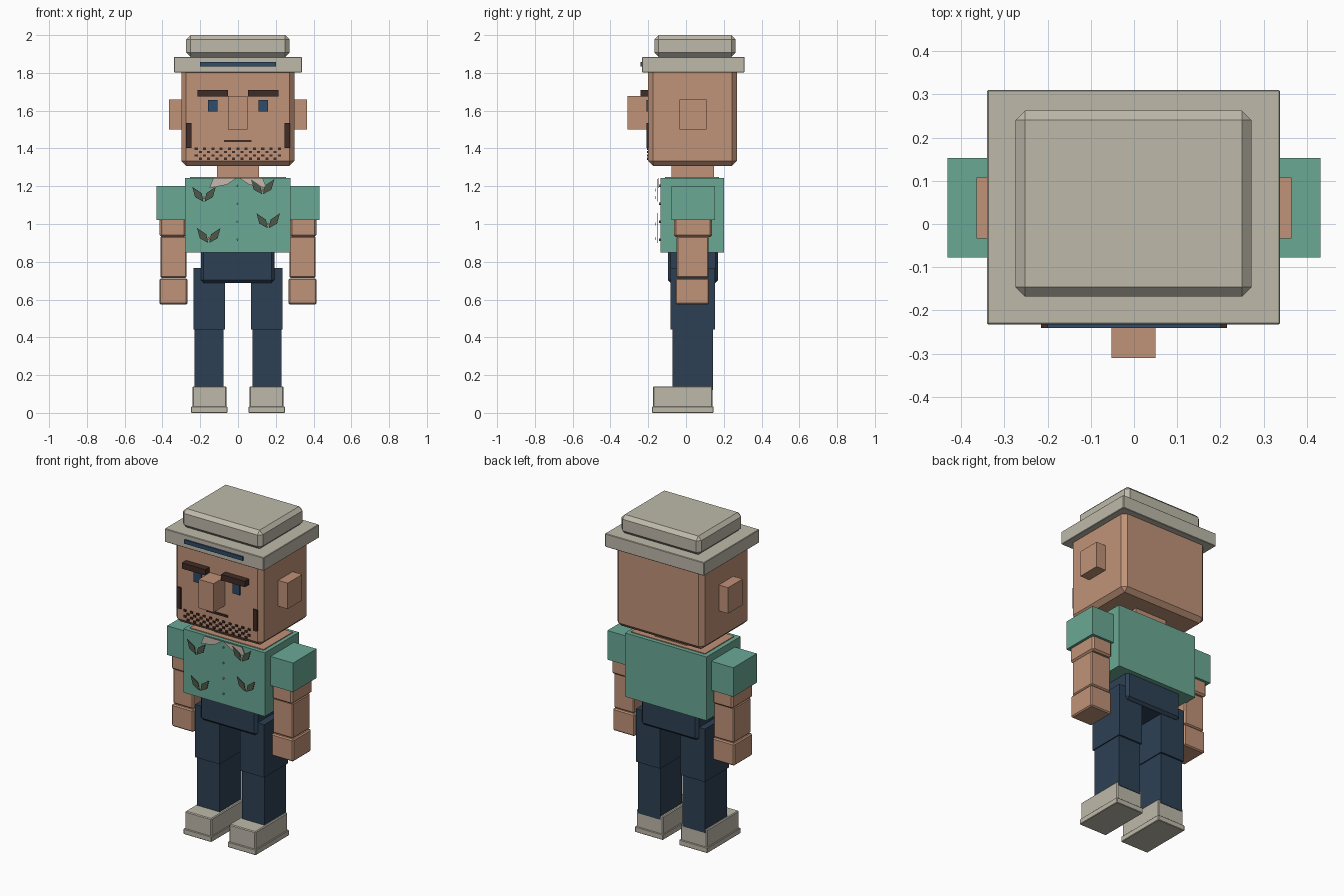
import bpy
import bmesh

cube = bpy.data.objects.get("Cube")
if cube:
    bpy.data.objects.remove(cube, do_unlink=True)


def material(name, *rgb):
    """Make a flat material from 0-255 display values."""
    lin = [((c / 255 + 0.055) / 1.055) ** 2.4 for c in rgb] + [1]
    m = bpy.data.materials.new(name)
    m.use_nodes = True
    m.diffuse_color = lin
    m.node_tree.nodes["Principled BSDF"].inputs["Base Color"].default_value = lin
    return m


skin = material("skin", 192, 146, 119)
shirt_green = material("shirt green", 107, 169, 149)
navy = material("navy denim", 45, 64, 84)
stone = material("stone fabric", 190, 185, 170)
hair = material("dark brown hair", 64, 44, 38)
blue = material("blue", 46, 76, 106)
leaf_green = material("leaf green", 78, 88, 72)
cream = material("pale cloth", 200, 185, 174)
pink = material("dusty pink", 190, 125, 110)


def finish(name, bm, mat):
    bmesh.ops.recalc_face_normals(bm, faces=bm.faces)
    mesh = bpy.data.meshes.new(name)
    bm.to_mesh(mesh)
    bm.free()
    mesh.materials.append(mat)
    ob = bpy.data.objects.new(name, mesh)
    bpy.context.collection.objects.link(ob)
    return ob


def add_box(bm, x, y, z):
    verts = bmesh.ops.create_cube(bm, size=1)["verts"]
    for v in verts:
        v.co = [r[0] if c < 0 else r[1] for c, r in zip(v.co, (x, y, z))]


def box(name, mat, x, y, z, bevel=0):
    bm = bmesh.new()
    add_box(bm, x, y, z)
    if bevel:
        bmesh.ops.bevel(bm, geom=bm.edges[:], offset=bevel, segments=1,
                        profile=0.5, affect='EDGES')
    return finish(name, bm, mat)


def pair(name, mat, x, y, z, bevel=0):
    """One box on each side of the body."""
    box("left_" + name, mat, x, y, z, bevel)
    box("right_" + name, mat, (-x[1], -x[0]), y, z, bevel)


def plates(name, mat, outlines, y, thick=0.003):
    """Thin plates facing the front, cut to the given outlines."""
    bm = bmesh.new()
    for pts in outlines:
        front = [bm.verts.new((px, y, pz)) for px, pz in pts]
        back = [bm.verts.new((px, y + thick, pz)) for px, pz in pts]
        bm.faces.new(front)
        bm.faces.new(back[::-1])
        for i in range(len(pts)):
            j = (i + 1) % len(pts)
            bm.faces.new((front[i], back[i], back[j], front[j]))
    return finish(name, bm, mat)


# Hat
box("hat_crown", stone, (-0.274, 0.272), (-0.168, 0.262), (1.885, 2.0), 0.022)
box("hat_brim", stone, (-0.34, 0.338), (-0.232, 0.31), (1.803, 1.885), 0.003)
box("hat_stripe", blue, (-0.2, 0.2), (-0.241, -0.232), (1.833, 1.857))

# Head
box("head", skin, (-0.3, 0.299), (-0.2, 0.27), (1.308, 1.83), 0.026)
pair("ear", skin, (0.29, 0.364), (-0.034, 0.108), (1.5, 1.66))
box("nose", skin, (-0.052, 0.05), (-0.31, -0.19), (1.5, 1.678))
pair("eye", blue, (0.108, 0.158), (-0.209, -0.2), (1.596, 1.656))
pair("eyebrow", hair, (0.054, 0.215), (-0.241, -0.198), (1.674, 1.71))
pair("sideburn", hair, (0.247, 0.275), (-0.208, -0.199), (1.402, 1.534))
box("mouth", hair, (-0.073, 0.071), (-0.207, -0.2), (1.434, 1.446))

# Stubble in staggered rows
bm = bmesh.new()
for row in range(4):
    for col in range(11 - row % 2):
        cx = -0.221 + 0.044 * col + 0.022 * (row % 2)
        cz = 1.399 - 0.018 * row
        add_box(bm, (cx - 0.008, cx + 0.008), (-0.207, -0.199),
                (cz - 0.006, cz + 0.006))
finish("stubble", bm, hair)

# Neck and torso
box("neck", skin, (-0.11, 0.11), (-0.076, 0.148), (1.23, 1.32))
box("upper_chest", skin, (-0.253, 0.253), (-0.11, 0.175), (1.2, 1.249))
box("shirt", shirt_green, (-0.28, 0.277), (-0.134, 0.2), (0.85, 1.244))
collar = [(0.004, 1.244), (0.13, 1.244), (0.152, 1.19), (0.06, 1.208)]
plates("shirt_collar", cream,
       [[(s * px, pz) for px, pz in collar] for s in (-1, 1)], -0.146)

# Leaf print and buttons
leaf = [(0.003, 0.003), (0.047, 0.027), (0.062, 0.082), (0.012, 0.048)]
spots = [(-0.18, 1.115), (0.13, 1.155), (0.16, 0.975), (-0.155, 0.897)]
plates("leaf_print", leaf_green,
       [[(cx + s * px, cz + pz) for px, pz in leaf]
        for cx, cz in spots for s in (-1, 1)], -0.152)
diamond = [(-1, 0), (0, -1), (1, 0), (0, 1)]
plates("leaf_buds", pink,
       [[(cx + 0.008 * a, cz + 0.025 + 0.008 * b) for a, b in diamond]
        for cx, cz in spots], -0.164)
plates("buttons", pink,
       [[(0.006 * a - 0.003, 0.917 + 0.095 * i + 0.007 * b) for a, b in diamond]
        for i in range(4)], -0.142, 0.008)

# Arms
pair("sleeve", shirt_green, (0.27, 0.431), (-0.077, 0.153), (1.02, 1.2))
pair("upper_arm", skin, (0.277, 0.415), (-0.064, 0.138), (0.932, 1.03), 0.01)
pair("forearm", skin, (0.272, 0.411), (-0.05, 0.12), (0.715, 0.935), 0.007)
pair("hand", skin, (0.267, 0.416), (-0.056, 0.123), (0.575, 0.712), 0.007)

# Trousers
box("hips", navy, (-0.197, 0.192), (-0.096, 0.17), (0.688, 0.87), 0.015)
pair("thigh", navy, (0.07, 0.236), (-0.081, 0.153), (0.441, 0.768))
pair("shin", navy, (0.076, 0.23), (-0.071, 0.143), (0.12, 0.445))

# Shoes
pair("shoe", stone, (0.061, 0.241), (-0.174, 0.14), (0.02, 0.141), 0.005)
pair("sole", stone, (0.056, 0.248), (-0.18, 0.146), (0, 0.034), 0.003)
